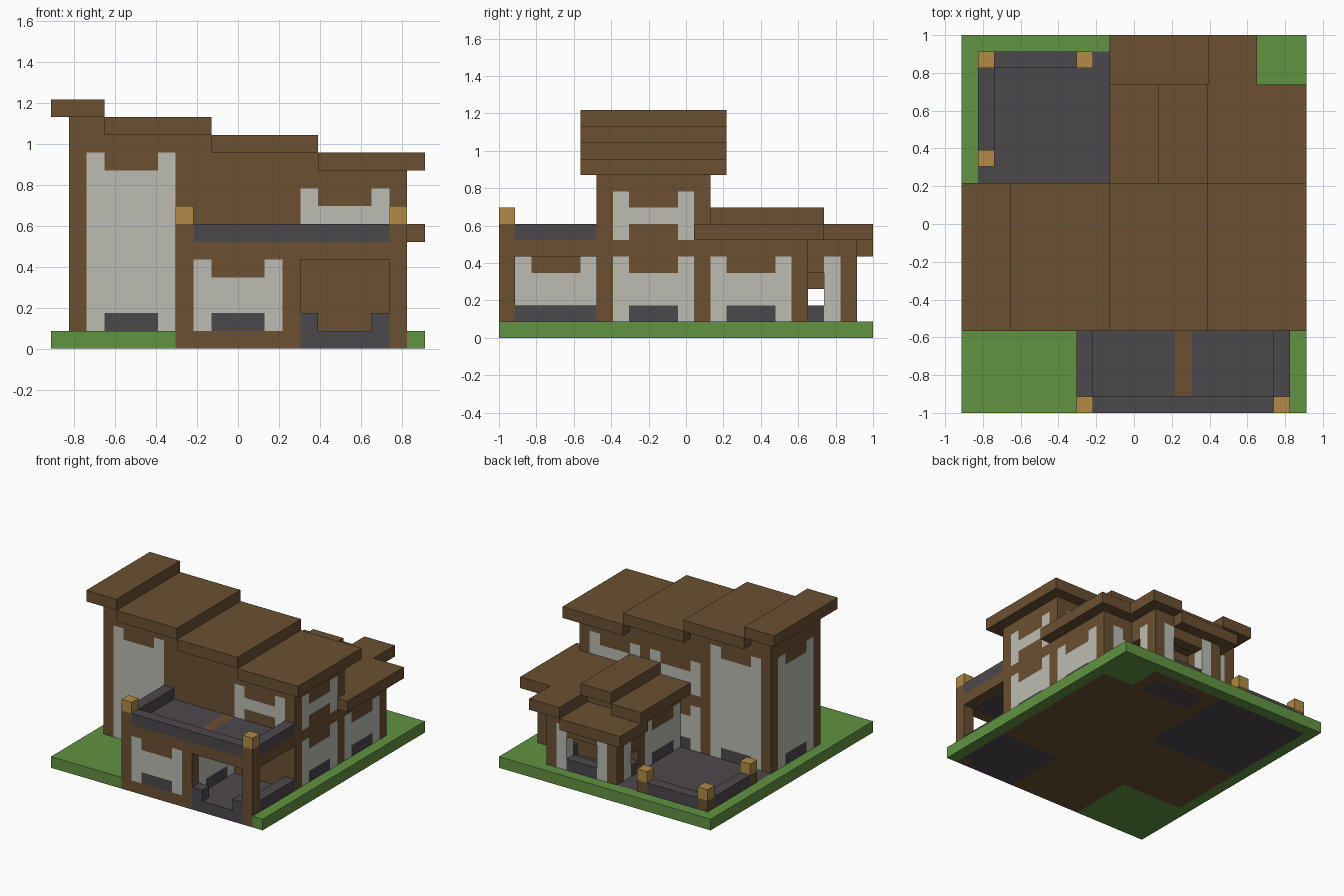
import bpy
import bmesh
from mathutils import Vector

if "Cube" in bpy.data.objects:
    bpy.data.objects.remove(bpy.data.objects["Cube"], do_unlink=True)

NX, NY = 21, 23          # plot size in blocks
U = 2 / NY               # block size

COLOURS = {
    "wood": (0.147, 0.080, 0.032),
    "grass": (0.119, 0.292, 0.054),
    "stone": (0.073, 0.065, 0.074),
    "plaster": (0.503, 0.503, 0.456),
    "lamp_gold": (0.445, 0.254, 0.061),
}


def make_material(name, rgb):
    mat = bpy.data.materials.new(name)
    mat.use_nodes = True
    mat.diffuse_color = (*rgb, 1)
    mat.node_tree.nodes["Principled BSDF"].inputs["Base Color"].default_value = (*rgb, 1)
    return mat


materials = {n: make_material(n, c) for n, c in COLOURS.items()}
cells = {}       # block position -> part name
part_mat = {}    # part name -> material name


def fill(part, mat, xs, ys, zs):
    """Fill a box of blocks with one part; part None carves."""
    if part:
        part_mat[part] = mat
    for x in range(*xs):
        for y in range(*ys):
            for z in range(*zs):
                if part:
                    cells[x, y, z] = part
                else:
                    cells.pop((x, y, z), None)


def window(part, axis, plane, start, zs, sill=True, first=0, hole=None):
    """Five-block window in a wall: full end columns, notched middle."""
    def put(name, mat, a, z0, z1):
        span, flat = (a, a + 1), (plane, plane + 1)
        xs, ys = (span, flat) if axis == "x" else (flat, span)
        fill(name, mat, xs, ys, (z0, z1))

    z0, z1 = zs
    for a in range(max(start, first), start + 5):
        if a in (start, start + 4):
            put(part + "_panels", "plaster", a, z0, z1)
            continue
        if sill:
            put(part + "_sills", "stone", a, z0, z0 + 1)
        if hole:
            put(None, None, a, *hole)
        else:
            put(part + "_panels", "plaster", a, z0 + 1, z1 - 1)


# Ground
fill("lawn", "grass", (0, NX), (0, NY), (0, 1))

# Back patio with low rail and lamp posts
fill("patio_floor", "stone", (1, 11), (13, 22), (0, 1))
fill("patio_rail", "stone", (1, 2), (16, 21), (1, 2))
fill("patio_rail", "stone", (2, 7), (21, 22), (1, 2))
for x, y in ((1, 15), (1, 21), (7, 21)):
    fill("patio_posts", "wood", (x, x + 1), (y, y + 1), (1, 2))
    fill("patio_lamps", "lamp_gold", (x, x + 1), (y, y + 1), (2, 3))

# Back wing walls and hollow bay
fill("back_wing", "wood", (10, 20), (13, 19), (0, 6))
fill("back_wing", "wood", (12, 15), (13, 19), (6, 7))
fill("back_bay", "wood", (10, 17), (19, 22), (0, 5))
fill("back_bay", "wood", (15, 17), (19, 22), (5, 6))
fill(None, None, (11, 16), (19, 21), (1, 5))
fill("bay_floor", "stone", (11, 16), (19, 21), (0, 1))

# Back wing roofs
fill("bay_roof_low", "wood", (9, 15), (19, 23), (5, 6))
fill("bay_roof_high", "wood", (15, 18), (19, 23), (6, 7))
fill("wing_roof_right", "wood", (9, 12), (13, 20), (6, 7))
fill("wing_roof_left", "wood", (15, 21), (12, 20), (6, 7))
fill("wing_roof_ridge", "wood", (12, 15), (13, 20), (7, 8))

# Main house: four steps, each a wall block with a roof slab
for n, (x0, x1) in enumerate(((0, 3), (3, 9), (9, 15), (15, 21))):
    top = 13 - n
    fill("main_house", "wood", (max(x0, 1), min(x1, 20)), (6, 13), (0, top))
    fill("main_roof_%d" % (n + 1), "wood", (x0, x1), (5, 14), (top, top + 1))

# Front wing room and open porch
fill("front_wing", "wood", (7, 14), (0, 6), (0, 6))
fill("porch_floor", "stone", (14, 20), (0, 6), (0, 1))
for x in (14, 18):
    fill("porch_rail", "stone", (x, x + 1), (0, 1), (1, 2))
fill("porch_rail", "stone", (19, 20), (1, 6), (1, 2))
fill("porch_beams", "wood", (14, 20), (0, 6), (5, 6))

# Balcony over the front wing
fill("balcony_floor", "stone", (8, 13), (1, 6), (5, 6))
fill("balcony_floor", "stone", (14, 19), (1, 6), (5, 6))
fill("balcony_parapet", "stone", (8, 19), (0, 1), (6, 7))
for x in (7, 19):
    fill("balcony_parapet", "stone", (x, x + 1), (1, 6), (6, 7))
    fill("front_posts", "wood", (x, x + 1), (0, 1), (0, 7))
    fill("front_lamps", "lamp_gold", (x, x + 1), (0, 1), (7, 8))

# Windows
LOW, HIGH, TALL = (1, 5), (6, 9), (1, 11)
window("main_front", "x", 6, 2, TALL)
window("main_front", "x", 6, 14, HIGH, sill=False)
window("main_left", "y", 19, 7, LOW)
window("main_left", "y", 19, 7, HIGH, sill=False)
window("main_right", "y", 1, 7, TALL)
window("main_back", "x", 12, 2, TALL)
window("main_back", "x", 12, 8, LOW)
for x in (8, 14):
    window("main_back", "x", 12, x, HIGH, sill=False)
window("front_wing", "x", 0, 8, LOW)
for x in (7, 13):
    window("front_wing", "y", x, 1, LOW)
for x in (10, 19):
    window("back_wing", "y", x, 13, LOW)
window("back_wing", "x", 18, 14, LOW, first=17)
window("bay", "x", 21, 11, LOW, hole=(2, 4))
window("bay", "y", 16, 16, LOW, first=19, hole=(2, 4))
window("bay", "y", 10, 16, LOW, first=19, hole=(2, 3))


def build(part, blocks):
    """Mesh the exposed faces of one part and merge flat areas."""
    bm = bmesh.new()
    for pos in blocks:
        for axis in range(3):
            for sign in (-1, 1):
                near = list(pos)
                near[axis] += sign
                if tuple(near) in cells:
                    continue
                n, s, t = Vector(), Vector(), Vector()
                n[axis] = sign / 2
                s[(axis + 1) % 3] = 0.5
                t[(axis + 2) % 3] = sign / 2
                mid = Vector(pos) + Vector((0.5 - NX / 2, 0.5 - NY / 2, 0.5)) + n
                corners = (mid - s - t, mid + s - t, mid + s + t, mid - s + t)
                bm.faces.new([bm.verts.new(c * U) for c in corners])
    if bm.faces:
        bmesh.ops.remove_doubles(bm, verts=bm.verts, dist=U / 100)
        bmesh.ops.dissolve_limit(bm, angle_limit=0.01, verts=bm.verts, edges=bm.edges)
        mesh = bpy.data.meshes.new(part)
        bm.to_mesh(mesh)
        mesh.materials.append(materials[part_mat[part]])
        bpy.context.collection.objects.link(bpy.data.objects.new(part, mesh))
    bm.free()


for part in part_mat:
    build(part, [p for p, name in cells.items() if name == part])
